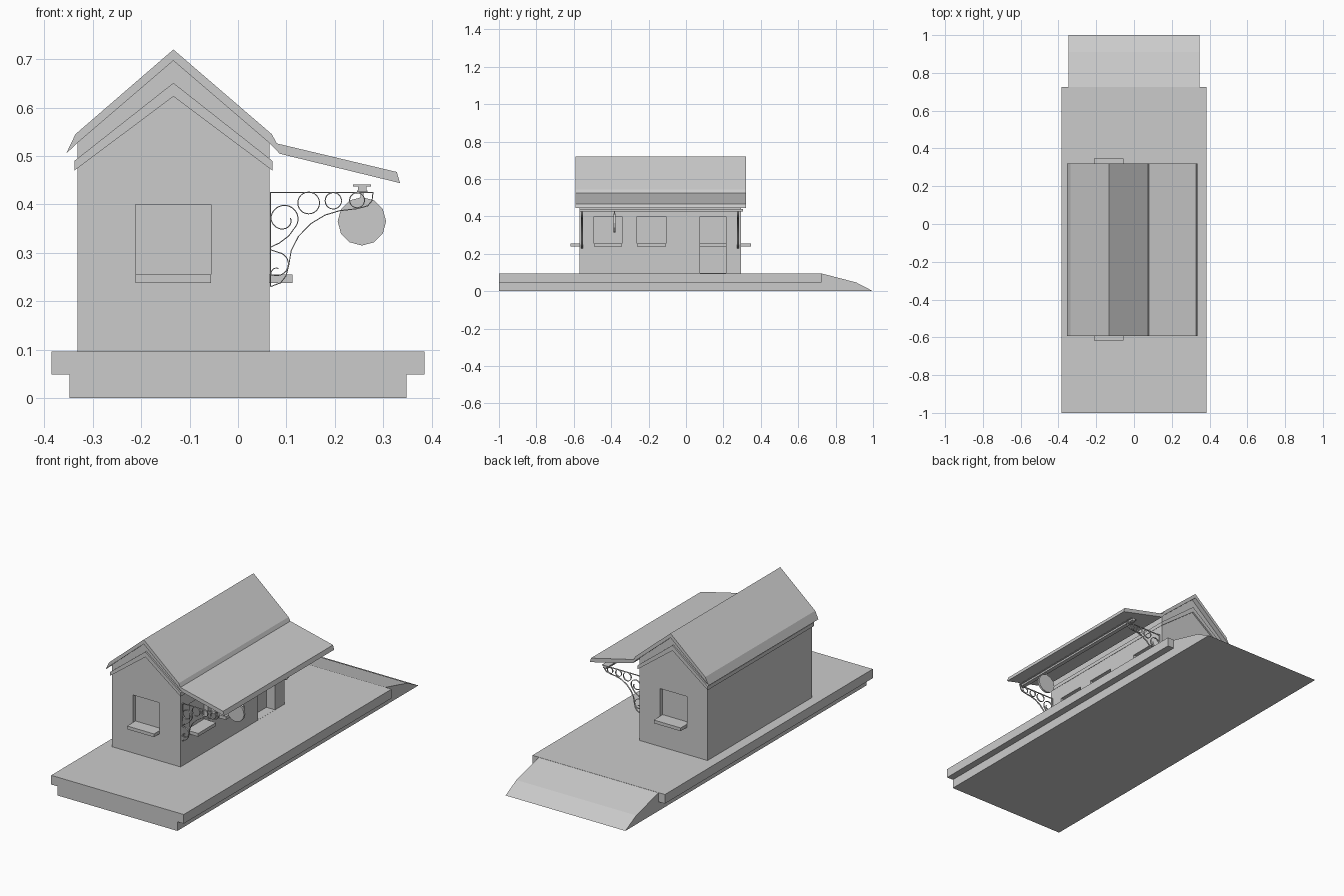
import bpy, bmesh, math


def finish(name, bm):
    bmesh.ops.recalc_face_normals(bm, faces=bm.faces)
    me = bpy.data.meshes.new(name)
    bm.to_mesh(me)
    bm.free()
    ob = bpy.data.objects.new(name, me)
    bpy.context.collection.objects.link(ob)
    return ob


def prism(name, pts, axis, a, b):
    """Extrude a profile: axis 'y' takes (x, z) points, axis 'x' takes (y, z)."""
    bm = bmesh.new()
    put = (lambda p, t: (p[0], t, p[1])) if axis == 'y' else (lambda p, t: (t, p[0], p[1]))
    lo = [bm.verts.new(put(p, a)) for p in pts]
    hi = [bm.verts.new(put(p, b)) for p in pts]
    bm.faces.new(lo)
    bm.faces.new(hi)
    for i in range(len(pts)):
        j = (i + 1) % len(pts)
        bm.faces.new((lo[i], lo[j], hi[j], hi[i]))
    return finish(name, bm)


def box(name, x0, x1, y0, y1, z0, z1):
    return prism(name, [(x0, z0), (x1, z0), (x1, z1), (x0, z1)], 'y', y0, y1)


# platform: narrow base with end ramp, wider paving slab on top
prism("platform_base", [(-1, 0), (1, 0), (0.91, 0.047), (0.725, 0.095),
                        (0.70, 0.095), (0.70, 0.055), (-1, 0.055)], 'x', -0.348, 0.348)
box("platform_slab", -0.385, 0.385, -1, 0.725, 0.048, 0.096)

# walls with gables
XL, XR, YF, YB, XM = -0.332, 0.065, -0.57, 0.295, -0.1335
walls = prism("walls", [(XL, 0.09), (XR, 0.09), (XR, 0.528), (XM, 0.70), (XL, 0.528)], 'y', YF, YB)


# recessed openings: cut into the walls
def cut(x0, x1, y0, y1, z0, z1):
    c = box("opening_cutter", x0, x1, y0, y1, z0, z1)
    c.hide_render = True
    c.hide_viewport = True
    c.display_type = 'WIRE'
    m = walls.modifiers.new("opening", 'BOOLEAN')
    m.operation = 'DIFFERENCE'
    m.solver = 'EXACT'
    m.object = c


D, WX0, WX1 = 0.022, -0.212, -0.056
cut(WX0, WX1, YF - 0.05, YF + D, 0.24, 0.40)
cut(WX0, WX1, YB - D, YB + 0.05, 0.24, 0.40)
box("front_window_sill", WX0, WX1, YF - 0.047, YF + D + 0.002, 0.238, 0.255)
box("back_window_sill", WX0, WX1, YB - D - 0.002, YB + 0.052, 0.238, 0.255)
for y0, y1 in ((-0.492, -0.342), (-0.262, -0.108)):
    cut(XR - D, XR + 0.05, y0, y1, 0.24, 0.40)
    box("side_window_sill", XR - D - 0.002, XR + 0.048, y0, y1, 0.238, 0.255)
cut(XR - 0.05, XR + 0.05, 0.075, 0.214, 0.0965, 0.40)
box("door_rail", XR - 0.052, XR - 0.035, 0.075, 0.214, 0.238, 0.255)

# chevron moulding wrapping the wall tops
prism("gable_moulding", [(-0.338, 0.47), (XM, 0.623), (0.071, 0.47), (0.071, 0.49),
                         (XM, 0.651), (-0.338, 0.49)], 'y', YF - 0.008, YB + 0.008)

# main roof with kicked eaves, and the canopy
RF, RB = -0.592, 0.32
prism("roof", [(-0.355, 0.505), (-0.336, 0.545), (XM, 0.72), (0.07, 0.545), (0.08, 0.526),
               (0.085, 0.506), (0.066, 0.526), (XM, 0.697), (-0.333, 0.526)], 'y', RF, RB)
prism("canopy", [(0.07, 0.53), (0.085, 0.505), (0.335, 0.444), (0.328, 0.467), (0.08, 0.526)],
      'y', RF, RB)

# canopy beam, I-shaped section
prism("canopy_beam", [(0.246, 0.426), (0.268, 0.426), (0.268, 0.429), (0.266, 0.429), (0.266, 0.437),
                      (0.275, 0.437), (0.275, 0.441), (0.238, 0.441), (0.238, 0.437),
                      (0.248, 0.437), (0.248, 0.429), (0.246, 0.429)], 'y', -0.57, 0.305)

# hanging clock
prism("clock", [(0.256 + 0.05 * math.cos(k * math.pi / 6), 0.365 + 0.05 * math.sin(k * math.pi / 6))
                for k in range(12)], 'y', -0.387, -0.376)
box("clock_hanger", 0.253, 0.259, -0.384, -0.379, 0.41, 0.43)


# wrought iron brackets
def arc(cx, cz, r0, r1, a0, a1, n=20):
    out = []
    for i in range(n + 1):
        t = i / n
        a, r = math.radians(a0 + (a1 - a0) * t), r0 + (r1 - r0) * t
        out.append((cx + r * math.cos(a), cz + r * math.sin(a)))
    return out


strips = [
    [(0.067, 0.23), (0.067, 0.425), (0.279, 0.425), (0.277, 0.408), (0.268, 0.397), (0.245, 0.391),
     (0.21, 0.387), (0.18, 0.378), (0.15, 0.36), (0.125, 0.334), (0.11, 0.305), (0.105, 0.275),
     (0.099, 0.252), (0.088, 0.238), (0.067, 0.23)],
    [(0.068, 0.312), (0.085, 0.32), (0.105, 0.335)] + arc(0.096, 0.37, 0.028, 0.028, -40, 180)
    + arc(0.096, 0.37, 0.027, 0.012, 190, 370, 12),
    [(0.068, 0.306)] + arc(0.08, 0.277, 0.024, 0.024, 80, -110)
    + arc(0.08, 0.258, 0.012, 0.010, 200, 70, 10),
    arc(0.146, 0.403, 0.0225, 0.0225, 0, 360, 24),
    arc(0.197, 0.4075, 0.017, 0.017, 0, 360, 20),
    arc(0.246, 0.4085, 0.0155, 0.0155, 0, 360, 20),
]
for name, y in (("front_bracket", -0.556), ("back_bracket", 0.278)):
    cu = bpy.data.curves.new(name, 'CURVE')
    cu.dimensions = '3D'
    cu.fill_mode = 'FULL'
    cu.extrude = 0.0035
    cu.bevel_depth = 0.001
    cu.bevel_resolution = 0
    cu.twist_mode = 'Z_UP'
    cu.dimensions = '2D'
    cu.fill_mode = 'NONE'
    for pts in strips:
        sp = cu.splines.new('POLY')
        sp.points.add(len(pts) - 1)
        for p, (x, z) in zip(sp.points, pts):
            p.co = (x, z, 0, 1)
    ob = bpy.data.objects.new(name, cu)
    ob.location.y = y
    ob.rotation_euler.x = math.pi / 2
    bpy.context.collection.objects.link(ob)
